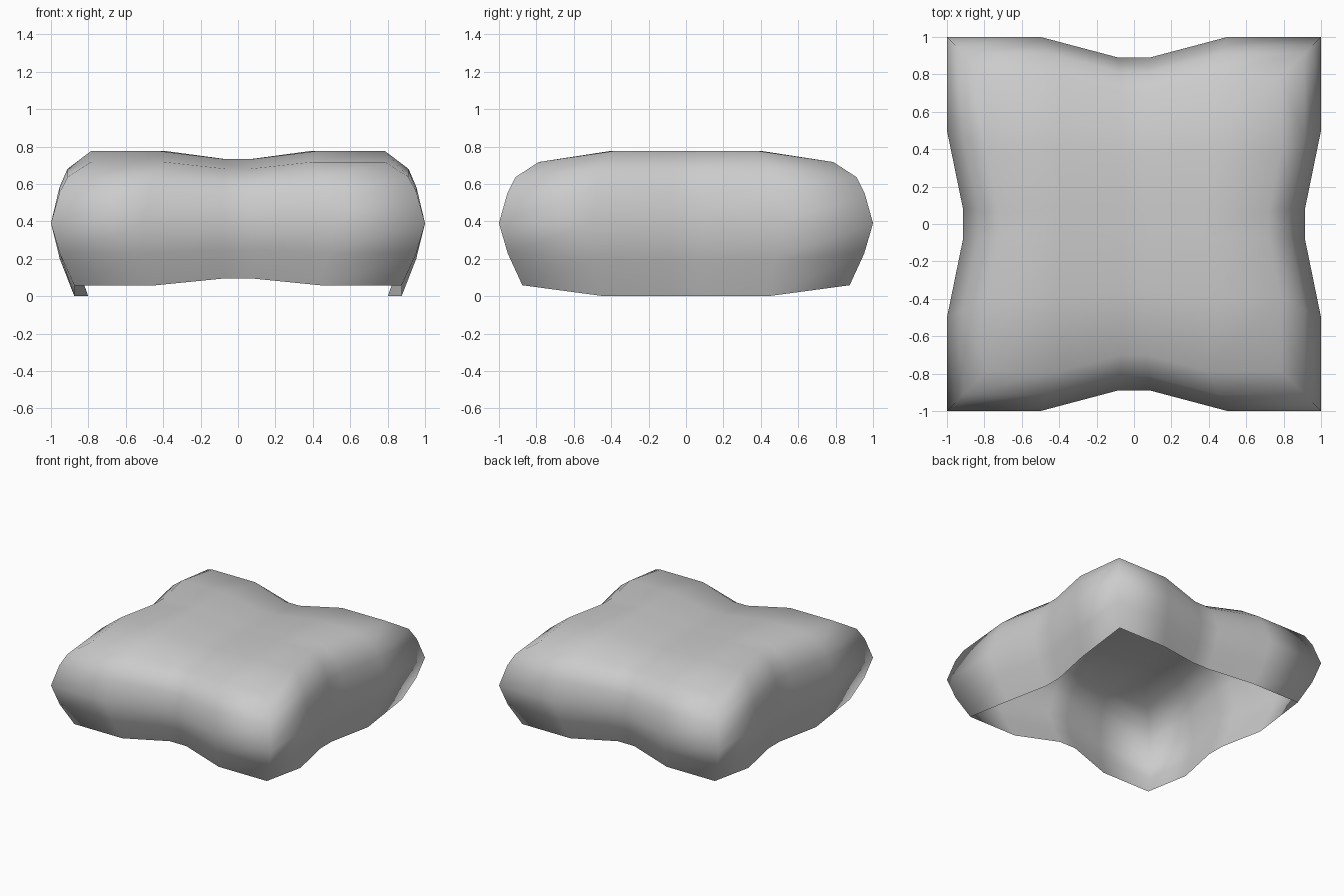
import bpy
import bmesh

if "Cube" in bpy.data.objects:
    bpy.data.objects.remove(bpy.data.objects["Cube"])

# Grid lines across each side: corner, shoulder, narrow pinched middle
T = [-1, -0.5, -0.085, 0.085, 0.5, 1]
MID_Z = 0.39
# Wall rings from open bottom to top rim: half-width, height from middle
RINGS = [(0.875, -0.39), (0.953, -0.19), (1.0, 0.0),
         (0.955, 0.19), (0.912, 0.29), (0.787, 0.385)]


def place(u, v, s, h):
    """Square ring point, pinched at side middles and lowered at the ends."""
    pinch_x = 0.89 if abs(u) < 0.1 else 1
    pinch_y = 0.915 if abs(v) < 0.1 else 1
    end = 0.85 if abs(v) == 1 else 1
    return (s * u * pinch_y, s * v * pinch_x, MID_Z + h * pinch_x * end)


# Perimeter of the grid, in order
ring_uv = ([(t, -1) for t in T[:-1]] + [(1, t) for t in T[:-1]] +
           [(-t, 1) for t in T[:-1]] + [(-1, -t) for t in T[:-1]])

bm = bmesh.new()

# Bulging side walls
rings = [[bm.verts.new(place(u, v, s, h)) for u, v in ring_uv] for s, h in RINGS]
n = len(ring_uv)
for low, high in zip(rings, rings[1:]):
    for i in range(n):
        j = (i + 1) % n
        bm.faces.new((low[i], low[j], high[j], high[i]))

# Top panel, sharing the last ring
top = dict(zip(ring_uv, rings[-1]))
for u in T[1:-1]:
    for v in T[1:-1]:
        top[u, v] = bm.verts.new(place(u * 1.05, v * 1.05, *RINGS[-1]))
for a, b in zip(T, T[1:]):
    for c, d in zip(T, T[1:]):
        bm.faces.new((top[a, c], top[b, c], top[b, d], top[a, d]))

for f in bm.faces:
    f.smooth = True

mesh = bpy.data.meshes.new("cushion_shell")
bm.to_mesh(mesh)
bm.free()
cushion = bpy.data.objects.new("cushion_shell", mesh)
bpy.context.collection.objects.link(cushion)
